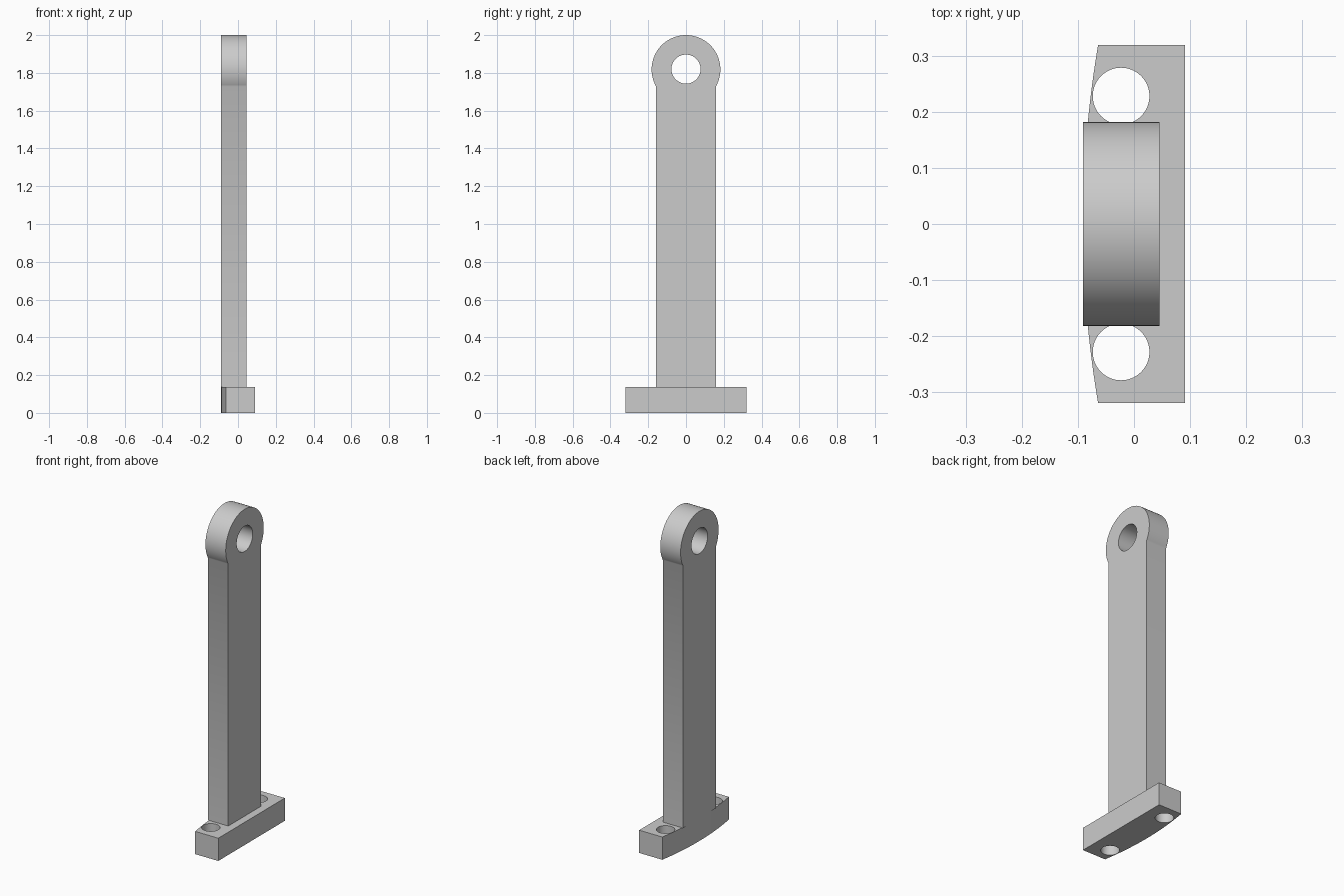
import bpy
import bmesh
from math import sin, cos, acos, pi, radians
from mathutils import Vector

if "Cube" in bpy.data.objects:
    bpy.data.objects.remove(bpy.data.objects["Cube"], do_unlink=True)

# Single plain grey finish
grey = bpy.data.materials.new("plain grey")
grey.use_nodes = True
grey.diffuse_color = (0.6, 0.6, 0.6, 1)
grey.node_tree.nodes["Principled BSDF"].inputs["Base Color"].default_value = grey.diffuse_color


def arc(u, v, radius, start, end, steps):
    """Points along an arc, both ends included."""
    angles = [start + (end - start) * i / steps for i in range(steps + 1)]
    return [(u + radius * cos(a), v + radius * sin(a)) for a in angles]


def circle(u, v, radius, steps=64):
    return arc(u, v, radius, 0, 2 * pi, steps)[:-1]


def extruded_plate(name, loops, place, depth):
    """Fill an outline with holes, then extrude it along depth."""
    bm = bmesh.new()
    for loop in loops:
        verts = [bm.verts.new(place(u, v)) for u, v in loop]
        for a, b in zip(verts, verts[1:] + verts[:1]):
            bm.edges.new((a, b))
    bmesh.ops.triangle_fill(bm, edges=bm.edges[:], use_beauty=True)
    solid = bmesh.ops.extrude_face_region(bm, geom=bm.faces[:], use_keep_orig=True)
    moved = [g for g in solid["geom"] if isinstance(g, bmesh.types.BMVert)]
    bmesh.ops.translate(bm, verts=moved, vec=depth)
    bmesh.ops.recalc_face_normals(bm, faces=bm.faces[:])
    mesh = bpy.data.meshes.new(name)
    bm.to_mesh(mesh)
    bm.free()
    mesh.materials.append(grey)
    mesh.shade_smooth()
    mesh.set_sharp_from_angle(angle=radians(30))
    obj = bpy.data.objects.new(name, mesh)
    bpy.context.collection.objects.link(obj)
    return obj


side = 0.091          # outer x of the model
base_half = 0.319     # half length of the foot
base_height = 0.138

# Foot plate: one bowed long side, two bolt holes
sag = 0.027
bow_radius = (base_half ** 2 + sag ** 2) / (2 * sag)
half_angle = acos((bow_radius - sag) / bow_radius)
foot_outline = arc(bow_radius - side, 0, bow_radius,
                   pi - half_angle, pi + half_angle, 24)
foot_outline += [(side, -base_half), (side, base_half)]
bolt_holes = [circle(-0.023, s * 0.228, 0.0505) for s in (-1, 1)]
extruded_plate("foot_plate", [foot_outline] + bolt_holes,
               lambda u, v: Vector((u, v, 0)), Vector((0, 0, base_height)))

# Upright bar ending in a round eye with a pin hole
bar_half, eye_radius, eye_z = 0.158, 0.182, 1.818
join = acos(bar_half / eye_radius)
bar_outline = [(-bar_half, base_height), (bar_half, base_height)]
bar_outline += arc(0, eye_z, eye_radius, -join, pi + join, 72)
extruded_plate("upright_bar", [bar_outline, circle(0, 1.82, 0.077)],
               lambda u, v: Vector((-side, u, v)), Vector((0.136, 0, 0)))
